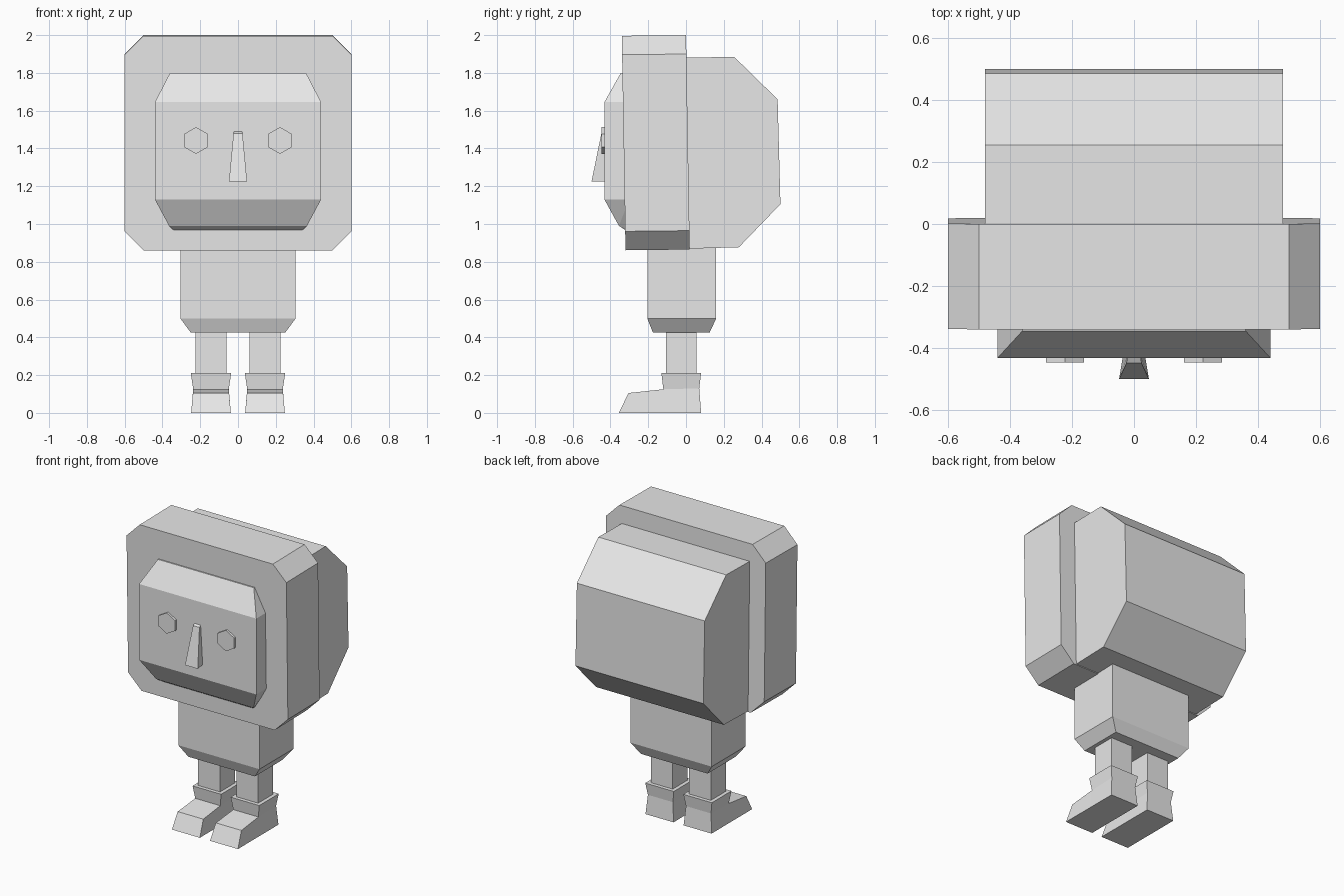
import bpy, bmesh, math

if "Cube" in bpy.data.objects:
    bpy.data.objects.remove(bpy.data.objects["Cube"])

grey = bpy.data.materials.new("light grey")
grey.diffuse_color = (0.8, 0.8, 0.8, 1)
grey.use_nodes = True
grey.node_tree.nodes["Principled BSDF"].inputs["Base Color"].default_value = grey.diffuse_color


def finish(name, bm):
    bmesh.ops.recalc_face_normals(bm, faces=bm.faces[:])
    mesh = bpy.data.meshes.new(name)
    bm.to_mesh(mesh)
    bm.free()
    mesh.materials.append(grey)
    obj = bpy.data.objects.new(name, mesh)
    bpy.context.collection.objects.link(obj)
    return obj


def hull(name, points):
    """Faceted convex solid around the points."""
    bm = bmesh.new()
    for p in points:
        bm.verts.new(p)
    out = bmesh.ops.convex_hull(bm, input=bm.verts[:])
    loose = [v for v in bm.verts if not v.link_faces]
    bmesh.ops.delete(bm, geom=loose, context='VERTS')
    bmesh.ops.dissolve_limit(bm, angle_limit=math.radians(0.8),
                             verts=bm.verts[:], edges=bm.edges[:])
    return finish(name, bm)


def ring(x0, x1, y0, y1, z):
    return [(x, y, z) for x in (x0, x1) for y in (y0, y1)]


def both_sides(points):
    return [(s * x, y, z) for x, y, z in points for s in (-1, 1)]


# Hood: wide chamfered frame, leaning slightly forward
hood = []
for x, z in [(0.5, 2.0), (0.6, 1.9), (0.6, 0.965), (0.5, 0.865)]:
    lean = 0.0175 * (2 - z)
    hood += [(x, -0.34 + lean, z - 0.004), (x, lean, z)]
hull("hood", both_sides(hood))

# Back of the head, chamfered above and below
hull("head_back", both_sides([(0.48, y, z) for y, z in [
    (-0.02, 1.88), (0.255, 1.885), (0.485, 1.66),
    (0.50, 1.105), (0.28, 0.877), (0.0, 0.869)]]))

# Face block with sloped brow and chin
hull("face", both_sides([
    (0.44, -0.432, 1.645), (0.44, -0.432, 1.13),
    (0.44, -0.30, 1.645), (0.44, -0.30, 1.13),
    (0.36, -0.345, 1.80), (0.36, -0.30, 1.80),
    (0.365, -0.355, 0.99), (0.34, -0.32, 0.967), (0.34, -0.30, 0.967)]))

# Hexagonal eyes
for side, label in ((-1, "left"), (1, "right")):
    hull("eye_" + label, [
        (side * 0.222 + 0.071 * math.sin(k * math.pi / 3), y,
         1.442 + 0.071 * math.cos(k * math.pi / 3))
        for k in range(6) for y in (-0.447, -0.425)])

# Wedge nose
hull("nose", both_sides([
    (0.024, -0.448, 1.48), (0.02, -0.42, 1.495),
    (0.048, -0.50, 1.225), (0.035, -0.42, 1.225)]))

# Torso with tapered bottom
hull("torso", ring(-0.305, 0.305, -0.205, 0.16, 0.90)
     + ring(-0.305, 0.305, -0.205, 0.16, 0.50)
     + ring(-0.25, 0.25, -0.175, 0.125, 0.425))


# Boot: side outline with a width per point, pinched at the ankle
def boot(name, cx):
    outline = [(-0.355, 0, 0.105), (-0.12, 0, 0.105), (0.08, 0, 0.105),
               (0.07, 0.13, 0.094), (0.08, 0.21, 0.107), (-0.13, 0.21, 0.107),
               (-0.12, 0.125, 0.094), (-0.305, 0.105, 0.096)]
    bm = bmesh.new()
    left = [bm.verts.new((cx - w, y, z)) for y, z, w in outline]
    right = [bm.verts.new((cx + w, y, z)) for y, z, w in outline]
    for i in range(len(outline)):
        j = (i + 1) % len(outline)
        bm.faces.new((left[i], left[j], right[j], right[i]))
    for cap in ((0, 1, 6, 7), (1, 2, 3, 6), (3, 4, 5, 6)):
        for row in (left, right):
            bm.faces.new([row[i] for i in cap])
    return finish(name, bm)


# Legs and boots
for side, label in ((-1, "left"), (1, "right")):
    cx = side * 0.143
    hull("leg_" + label, ring(cx - 0.082, cx + 0.082, -0.105, 0.055, 0.19)
         + ring(cx - 0.082, cx + 0.082, -0.105, 0.055, 0.45))
    boot("boot_" + label, cx)
